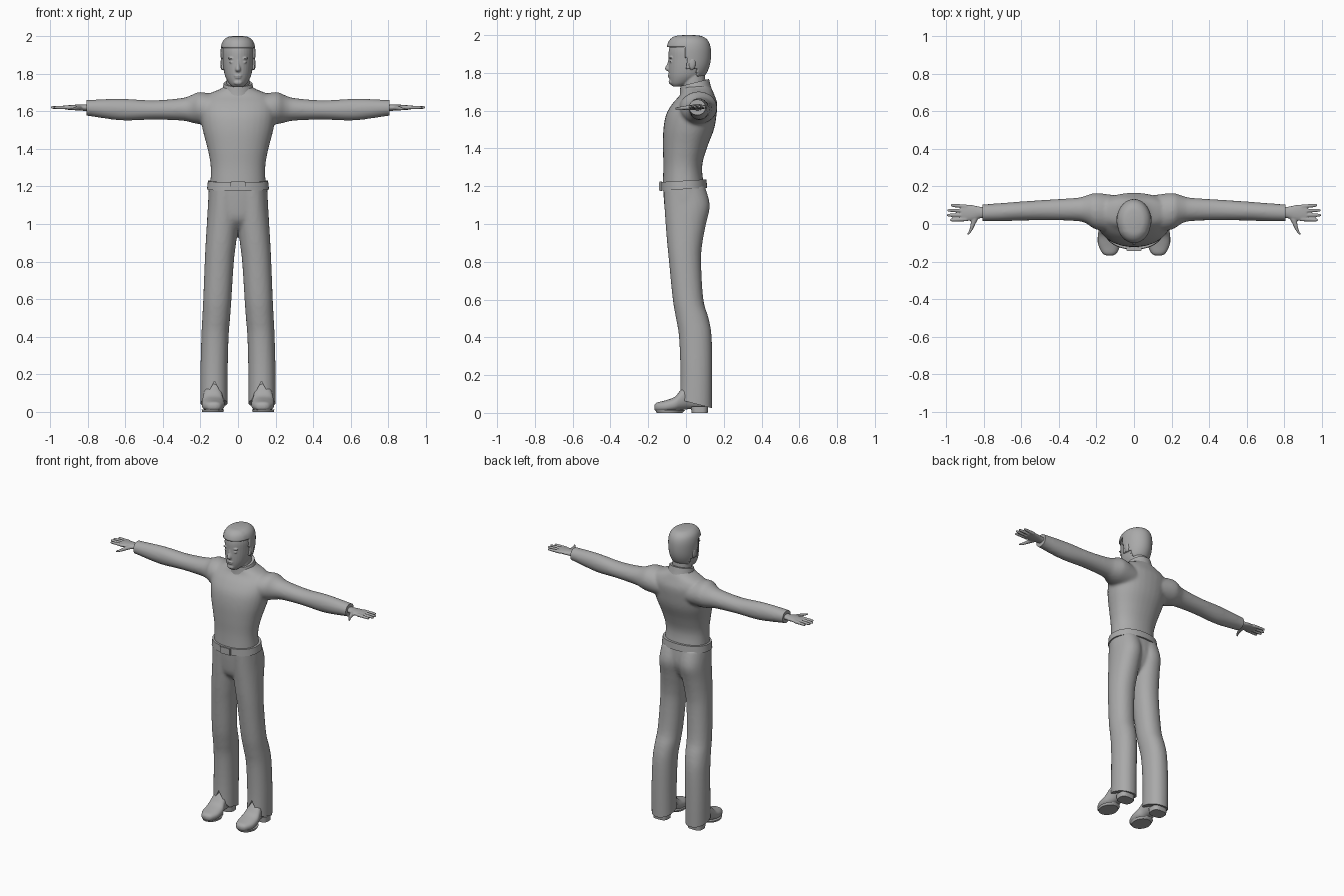
import bpy, bmesh, math
from mathutils import Vector, Matrix

if "Cube" in bpy.data.objects:
    bpy.data.objects.remove(bpy.data.objects["Cube"])

grey = bpy.data.materials.new("plain grey")
grey.diffuse_color = (0.4, 0.4, 0.4, 1)
grey.use_nodes = True
grey.node_tree.nodes["Principled BSDF"].inputs["Base Color"].default_value = grey.diffuse_color


def spline(rings, sub):
    """Smoothly refine a list of rings (Catmull-Rom)."""
    out = []
    for i in range(len(rings) - 1):
        a, b = rings[max(i - 1, 0)], rings[i]
        c, d = rings[i + 1], rings[min(i + 2, len(rings) - 1)]
        for k in range(sub):
            t = k / sub
            out.append([0.5 * (2 * q + (r - p) * t + (2 * p - 5 * q + 4 * r - s) * t * t
                               + (3 * q - p - 3 * r + s) * t ** 3)
                        for p, q, r, s in zip(a, b, c, d)])
    return out + [list(rings[-1])]


def loft(bm, rings, axis='z', p=2.0, n=32, sub=4, both=False):
    """Rings are (t, a0, a1, b0, b1): position on the axis and the section's extents."""
    for s in ((1, -1) if both else (1,)):
        loops = []
        for t, a0, a1, b0, b1 in spline(rings, sub):
            loop = []
            for i in range(n):
                w = 2 * math.pi * i / n
                c, d = math.cos(w), math.sin(w)
                a = (a0 + a1) / 2 + (a1 - a0) / 2 * math.copysign(abs(c) ** (2 / p), c)
                b = (b0 + b1) / 2 + (b1 - b0) / 2 * math.copysign(abs(d) ** (2 / p), d)
                x, y, z = {'x': (t, a, b), 'y': (a, t, b), 'z': (a, b, t)}[axis]
                loop.append(bm.verts.new((s * x, y, z)))
            loops.append(loop)
        for u, v in zip(loops, loops[1:]):
            for i in range(n):
                bm.faces.new((u[i], u[(i + 1) % n], v[(i + 1) % n], v[i]))
        bm.faces.new(loops[0])
        bm.faces.new(loops[-1])


def body(rows):
    """Centred rings from (z, half width, front, back)."""
    return [(z, -w, w, f, b) for z, w, f, b in rows]


def ball(bm, pos, size, both=False):
    for s in ((1, -1) if both else (1,)):
        m = Matrix.Translation((s * pos[0], pos[1], pos[2])) @ Matrix.Diagonal((*size, 1))
        bmesh.ops.create_uvsphere(bm, u_segments=16, v_segments=10, radius=1, matrix=m)


def apply(ob, kind, **settings):
    bpy.context.view_layer.objects.active = ob
    mod = ob.modifiers.new(kind.lower(), kind)
    for key, value in settings.items():
        setattr(mod, key, value)
    bpy.ops.object.modifier_apply(modifier=mod.name)


def finish(name, bm, voxel=0, smooth=6, cuts=(), cutter=None, angle=40):
    """Make the object; optionally fuse its parts, trim by planes and cut."""
    bmesh.ops.recalc_face_normals(bm, faces=bm.faces)
    me = bpy.data.meshes.new(name)
    bm.to_mesh(me)
    bm.free()
    ob = bpy.data.objects.new(name, me)
    bpy.context.collection.objects.link(ob)
    bpy.ops.object.select_all(action='DESELECT')
    ob.select_set(True)
    bpy.context.view_layer.objects.active = ob
    if voxel:
        apply(ob, 'REMESH', mode='VOXEL', voxel_size=voxel)
        apply(ob, 'SMOOTH', factor=0.5, iterations=smooth)
    if cuts:
        b = bmesh.new()
        b.from_mesh(ob.data)
        for co, no in cuts:
            bmesh.ops.bisect_plane(b, geom=b.verts[:] + b.edges[:] + b.faces[:], plane_co=co,
                                   plane_no=no, clear_outer=True)
            bmesh.ops.holes_fill(b, edges=[e for e in b.edges if e.is_boundary], sides=0)
        bmesh.ops.recalc_face_normals(b, faces=b.faces)
        b.to_mesh(ob.data)
        b.free()
    if cutter:
        apply(ob, 'BOOLEAN', operation='DIFFERENCE', object=cutter, solver='EXACT')
    ob.data.materials.clear()
    ob.data.materials.append(grey)
    bpy.ops.object.shade_smooth_by_angle(angle=math.radians(angle))
    return ob


# Shirt: torso and sleeves fused together
bm = bmesh.new()
loft(bm, body([(1.18, .15, -.125, .10), (1.3, .145, -.12, .085), (1.4, .162, -.122, .11),
               (1.5, .188, -.12, .148), (1.58, .20, -.105, .162), (1.64, .20, -.07, .165),
               (1.685, .17, -.03, .15), (1.72, .09, -.02, .135), (1.74, .07, -.01, .12)]), p=2.2)
loft(bm, [(.08, -.05, .15, 1.52, 1.68), (.2, -.03, .165, 1.53, 1.702), (.25, 0, .153, 1.54, 1.685),
          (.3, .015, .14, 1.55, 1.67), (.45, .02, .13, 1.555, 1.658), (.6, .018, .12, 1.55, 1.666),
          (.7, .015, .112, 1.56, 1.665), (.8, .015, .105, 1.575, 1.66), (.85, .015, .105, 1.575, 1.66)],
     'x', both=True)
finish("shirt", bm, .009, 8, cuts=[((.805, 0, 0), (1, 0, 0)), ((-.805, 0, 0), (-1, 0, 0))])

# Collar, tilted down at the front
bm = bmesh.new()
loft(bm, body([(1.69, .092, -.035, .137), (1.715, .084, -.032, .13), (1.75, .076, -.03, .122)]))
for v in bm.verts:
    v.co.z += .25 * (v.co.y - .05)
finish("collar", bm)

# Hands: palm, four fingers and thumb
bm = bmesh.new()
loft(bm, [(.78, .035, .088, 1.60, 1.637), (.82, .03, .092, 1.602, 1.636), (.86, .018, .10, 1.605, 1.635),
          (.91, .016, .103, 1.608, 1.631), (.92, .02, .10, 1.611, 1.629)], 'x', n=20, both=True)
for y, dy, tip in ((.093, .007, .975), (.070, .003, .993), (.047, 0, .996), (.025, -.004, .98)):
    rings = []
    for k, r in ((0, .011), (.5, .0095), (.9, .008), (1, .004)):
        x, yy = .89 + (tip - .89) * k, y + dy * k
        rings.append((x, yy - r, yy + r, 1.62 - r, 1.62 + r))
    loft(bm, rings, 'x', n=12, both=True)
loft(bm, [(.05, .815, .865, 1.604, 1.632), (.01, .838, .868, 1.604, 1.628), (-.03, .858, .876, 1.604, 1.622),
          (-.05, .872, .886, 1.605, 1.619), (-.058, .879, .887, 1.608, 1.616)], 'y', n=12, both=True)
finish("hands", bm, .004, 3)

# Wedge cutter for the slits at the front of the trouser hems
bm = bmesh.new()
for s in (1, -1):
    vs = [bm.verts.new((s * (.125 + dx), y, z)) for y in (-.2, -.005)
          for dx, z in ((0, .165), (-.055, .06), (.055, .06), (-.055, -.05), (.055, -.05))]
    bmesh.ops.convex_hull(bm, input=vs)
slit = finish("hem_slit_cutter", bm)
slit.hide_render = True
slit.hide_set(True)

# Trousers: pelvis and two legs fused, sloping hems
bm = bmesh.new()
loft(bm, body([(1.21, .155, -.122, .10), (1.1, .158, -.115, .108), (1.02, .13, -.10, .08),
               (.97, .05, -.05, .04)]), p=2.2)
loft(bm, [(1.2, -.012, .152, -.12, .10), (1.1, -.008, .16, -.115, .126), (1.0, -.002, .166, -.108, .106),
          (.9, .010, .172, -.10, .087), (.8, .022, .177, -.09, .08), (.6, .035, .185, -.07, .092),
          (.5, .042, .19, -.053, .12), (.4, .05, .195, -.037, .136), (.2, .055, .2, -.03, .139),
          (-.03, .055, .2, -.037, .137)], p=2.15, both=True)
finish("trousers", bm, .009, 6, cuts=[((0, 0, .061), Vector((0, -.26, -1)).normalized())], cutter=slit)

# Belt and buckle
bm = bmesh.new()
loft(bm, body([(1.185, .165, -.136, .112), (1.23, .160, -.134, .108)]), p=2.2, n=48, sub=1)
for v in bm.verts:
    v.co.z += .06 * v.co.y
finish("belt", bm)
bm = bmesh.new()
bmesh.ops.create_cube(bm, size=1, matrix=Matrix.Translation((0, -.133, 1.2)) @ Matrix.Diagonal((.08, .022, .05, 1)))
bmesh.ops.bevel(bm, geom=bm.edges[:], offset=.004, segments=2, affect='EDGES')
finish("belt_buckle", bm)

# Shoes, with separate front soles and heels
bm = bmesh.new()
loft(bm, [(-.168, .115, .145, .02, .04), (-.155, .092, .168, .008, .054), (-.11, .073, .19, .004, .066),
          (-.06, .072, .192, .008, .085), (-.025, .082, .186, .015, .125), (.02, .082, .178, .02, .165),
          (.09, .085, .175, .02, .15), (.115, .10, .16, .022, .12)], 'y', p=2.4, both=True)
finish("shoes", bm)
bm = bmesh.new()
loft(bm, [(0, .078, .19, -.155, -.02), (.014, .074, .194, -.162, -.005)], sub=1, both=True)
loft(bm, [(0, .08, .182, .03, .115), (.035, .08, .182, .025, .118)], p=3, sub=1, both=True)
finish("soles", bm)

# Head with neck, ears and face
skull = [(1.728, .025, -.07, -.02), (1.745, .045, -.083, .03), (1.78, .066, -.09, .085),
         (1.82, .076, -.092, .11), (1.87, .081, -.092, .122), (1.92, .082, -.091, .122),
         (1.96, .072, -.078, .108), (1.983, .048, -.05, .078), (1.99, .018, -.01, .035)]
bm = bmesh.new()
loft(bm, body(skull))
loft(bm, body([(1.67, .066, -.005, .11), (1.72, .062, -.02, .105), (1.81, .06, -.02, .10)]))
loft(bm, body([(1.872, .006, -.094, -.07), (1.85, .008, -.099, -.07), (1.822, .015, -.112, -.07),
               (1.81, .011, -.10, -.07)]), n=16)
ball(bm, (.083, .032, 1.85), (.011, .02, .034), True)       # ears
ball(bm, (.034, -.080, 1.881), (.022, .009, .006), True)    # brows
ball(bm, (.033, -.080, 1.860), (.014, .007, .006), True)    # eyes
ball(bm, (0, -.088, 1.789), (.022, .009, .005))             # upper lip
ball(bm, (0, -.087, 1.779), (.018, .009, .005))             # lower lip
ball(bm, (0, -.078, 1.752), (.024, .014, .014))             # chin
finish("head", bm, .004, 3)

# Hair: a shell around the skull, open at the face
bm = bmesh.new()
loft(bm, body([(z + .01 * (z > 1.9), w + .010, f - .006, b + .009) for z, w, f, b in skull]), n=64, sub=6)


def is_bare(c):
    if c.z > 1.94:
        return False
    return c.y < (0.0 if c.z > 1.82 else .06) or c.z < 1.765


bmesh.ops.delete(bm, geom=[f for f in bm.faces if is_bare(f.calc_center_median())], context='FACES')
for v in bm.verts:  # swept-up front lock
    if v.co.y < -.03 and v.co.z > 1.93:
        v.co.y -= .006
hair = finish("hair", bm)
apply(hair, 'SOLIDIFY', thickness=.014, offset=-1)
